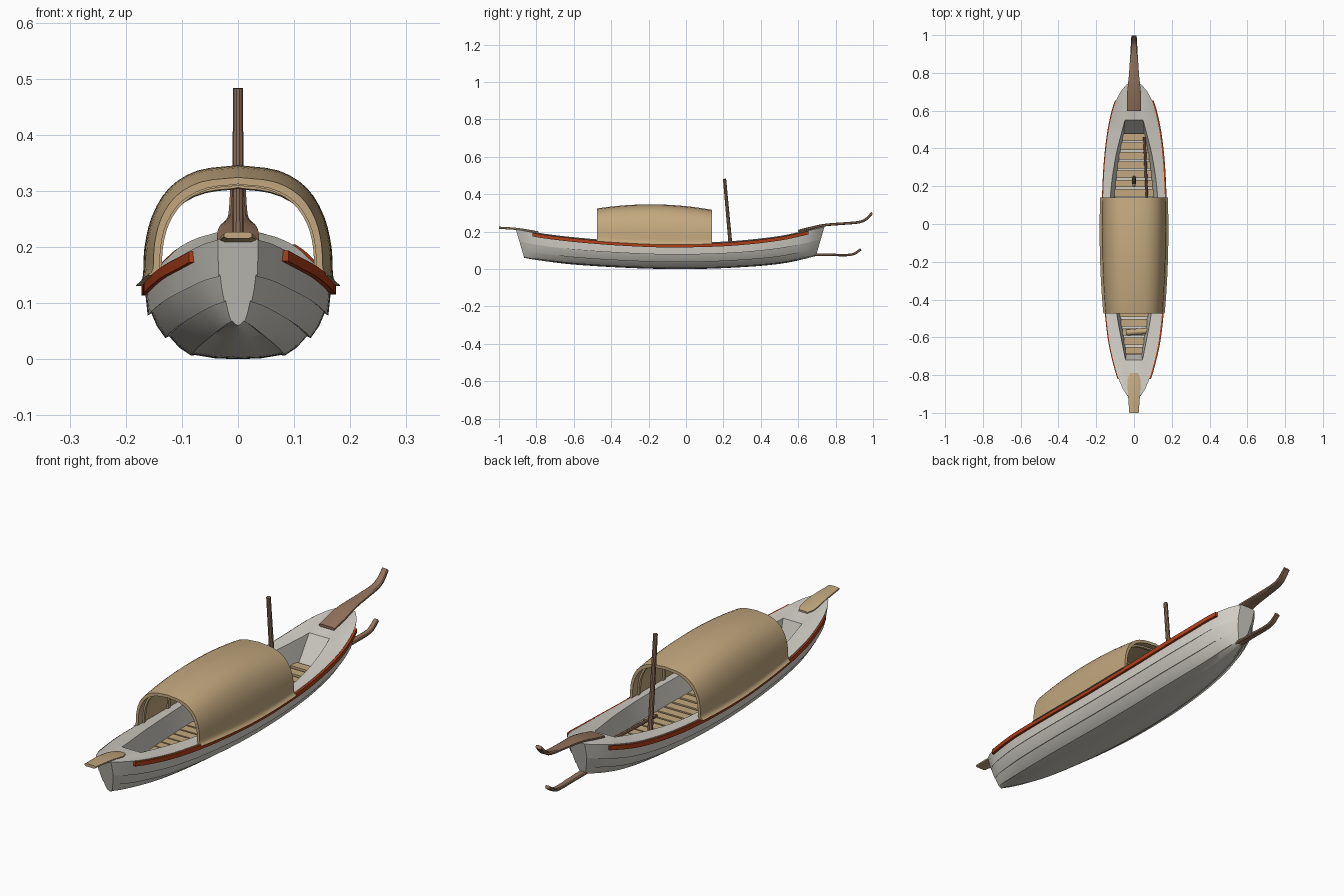
import bpy, bmesh, math
from mathutils import Vector

cube = bpy.data.objects.get("Cube")
if cube:
    bpy.data.objects.remove(cube, do_unlink=True)


def material(name, rgb):
    m = bpy.data.materials.new(name)
    m.use_nodes = True
    m.diffuse_color = (*rgb, 1)
    m.node_tree.nodes["Principled BSDF"].inputs["Base Color"].default_value = (*rgb, 1)
    return m


GREY = material("pale grey paint", (0.64, 0.62, 0.56))
TAN = material("woven tan", (0.54, 0.39, 0.21))
BROWN = material("brown wood", (0.30, 0.175, 0.11))
RED = material("rust red", (0.43, 0.05, 0.01))


def curve(table, t):
    """Smooth curve through (t, value) pairs, clamped at both ends."""
    if t <= table[0][0]:
        return table[0][1]
    if t >= table[-1][0]:
        return table[-1][1]
    n = len(table) - 1
    i = next(k for k in range(n) if t <= table[k + 1][0])

    def slope(k):
        a, b = table[max(k - 1, 0)], table[min(k + 1, n)]
        return (b[1] - a[1]) / (b[0] - a[0])

    (t0, v0), (t1, v1) = table[i], table[i + 1]
    d = t1 - t0
    u = (t - t0) / d
    return ((2*u**3 - 3*u*u + 1) * v0 + (u**3 - 2*u*u + u) * d * slope(i)
            + (3*u*u - 2*u**3) * v1 + (u**3 - u*u) * d * slope(i + 1))


def spread(a, b, n):
    return [a + (b - a) * i / n for i in range(n + 1)]


def finish(name, bm, mat):
    bmesh.ops.recalc_face_normals(bm, faces=bm.faces)
    mesh = bpy.data.meshes.new(name)
    bm.to_mesh(mesh)
    bm.free()
    mesh.materials.append(mat)
    ob = bpy.data.objects.new(name, mesh)
    bpy.context.collection.objects.link(ob)
    bpy.ops.object.select_all(action="DESELECT")
    ob.select_set(True)
    bpy.context.view_layer.objects.active = ob
    bpy.ops.object.shade_smooth_by_angle(angle=math.radians(32))
    return ob


def loft(name, rings, mat):
    """Skin closed rings of points and cap both ends."""
    bm = bmesh.new()
    rows = [[bm.verts.new(p) for p in ring] for ring in rings]
    for a, b in zip(rows, rows[1:]):
        for i in range(len(a)):
            j = (i + 1) % len(a)
            bm.faces.new((a[i], a[j], b[j], b[i]))
    bm.faces.new(rows[0])
    bm.faces.new(rows[-1])
    return finish(name, bm, mat)


def rod(name, start, end, r0, r1, sides, mat):
    a, b = Vector(start), Vector(end)
    turn = (b - a).to_track_quat("Z", "Y")
    ring = [Vector((math.cos(k * math.tau / sides), math.sin(k * math.tau / sides), 0))
            for k in range(sides)]
    return loft(name, [[p + turn @ (v * r) for v in ring] for p, r in ((a, r0), (b, r1))], mat)


# Lines of the boat along its length
BOW, STERN = -0.91, 0.74
BEAM = [(BOW, .036), (-.86, .066), (-.75, .102), (-.6, .134), (-.35, .157), (-.05, .166),
        (.25, .159), (.45, .141), (.6, .112), (.69, .078), (STERN, .038)]
SHEER = [(BOW, .213), (-.75, .184), (-.5, .157), (-.2, .139), (0, .137), (.25, .146),
         (.5, .173), (.65, .205), (STERN, .226)]
KEEL = [(BOW, .06), (-.8, .046), (-.6, .024), (-.3, .006), (-.05, 0), (.2, .005),
        (.5, .027), (STERN, .07)]
WELL = [(-.72, .045), (-.47, .092), (-.15, .125), (.14, .125), (.35, .098), (.55, .048)]

# Overlapping planks: fraction of beam, fraction of height
PLANKS = [(0, 0), (.25, .012), (.46, .055), (.50, .045), (.63, .15), (.74, .30), (.78, .275),
          (.87, .43), (.93, .60), (.97, .57), (.99, .8), (1, 1)]


def floor_z(y):
    return curve(KEEL, y) + .045


def hull_ring(y):
    w, top, low = curve(BEAM, y), curve(SHEER, y), curve(KEEL, y)
    s = abs(y - (BOW + STERN) / 2) / ((STERN - BOW) / 2)
    rake = math.copysign(.045 * s**6, y)
    half = [(w * f**(1 + .6 * s**3), y - rake * (1 - h), low + (top - low) * h)
            for f, h in PLANKS]
    wi = min(curve(WELL, y), .55 * w) if not -.72 < y < .55 else curve(WELL, y)
    depth = max(0, min(1, (y + .72) / .03, (.55 - y) / .07))
    crown = top + .004
    base = crown + (floor_z(y) - crown) * depth
    half += [(wi, y, crown), (wi * (1 - .2 * depth), y, base), (0, y, base)]
    return half + [(-x, yy, z) for x, yy, z in half[-2:0:-1]]


stations = sorted(set(spread(BOW, STERN, 44) + [-.72, -.69, .48, .55]))
loft("hull", [hull_ring(y) for y in stations], GREY)

# Rubbing strakes below the gunwale
for side, name, out, drop in ((1, "left", .004, .011), (-1, "right", .001, .013)):
    rings = []
    for y in spread(-.82, .655, 36):
        x, z = curve(BEAM, y) + out, curve(SHEER, y) - drop
        rings.append([(side * (x + dx), y, z + dz) for dx, dz in
                      ((-.012, -.01), (.005, -.01), (.005, .009), (-.012, .009))])
    loft(name + "_rubbing_strake", rings, RED)

# Floor slats across the well
bm = bmesh.new()
for y in spread(-.67, .46, 23):
    w = curve(WELL, y) * .83
    made = bmesh.ops.create_cube(bm, size=1)["verts"]
    bmesh.ops.scale(bm, vec=(2 * w, .039, .01), verts=made)
    bmesh.ops.translate(bm, vec=(0, y, floor_z(y) + .012), verts=made)
finish("floor_slats", bm, TAN)

# Arched canopy with hoops inside
ARCH_X = list(enumerate((.182, .170, .167, .154, .124, .073, 0)))
ARCH_T = list(enumerate((0, .07, .32, .58, .81, .955, 1)))


def arch(y, inset):
    k = curve(BEAM, y) / .166
    base = curve(SHEER, y) - .006
    rise = .346 - .27 * (y + .19)**2 - base - inset
    side = [(max(0, curve(ARCH_X, u) * k - inset * (1 - u / 6)**.15), y,
             base + rise * curve(ARCH_T, u)) for u in spread(0, 6, 18)]
    return side + [(-x, yy, z) for x, yy, z in side[-2::-1]]


def arch_band(name, y0, y1, outer, inner, steps, mat):
    loft_rings = [arch(y, outer) + arch(y, inner)[::-1] for y in spread(y0, y1, steps)]
    return loft(name, loft_rings, mat)


arch_band("canopy", -.475, .14, 0, .012, 16, TAN)
for i, y in enumerate((-.44, -.26, -.08, .09)):
    arch_band(f"canopy_hoop_{i + 1}", y, y + .014, .011, .019, 1, TAN)


# Shaped planks at bow and stern: length, height and half width along each
def plank(name, side_line, width_line, thick, mat):
    a, b = side_line[0][0], side_line[-1][0]
    rings = []
    for y in spread(a, b, 24):
        z, w = curve(side_line, y), curve(width_line, y)
        e = .01
        m = (curve(side_line, y + e) - curve(side_line, y - e)) / (2 * e)
        n = Vector((0, -m, 1)).normalized() * thick / 2
        c = Vector((0, y, z))
        rings.append([c + Vector((x * w, 0, 0)) + n * h for x, h in
                      ((-1, -.5), (-.75, -1), (.75, -1), (1, -.5),
                       (1, .5), (.75, 1), (-.75, 1), (-1, .5))])
    return loft(name, rings, mat)


plank("bow_plank", [(-1, .221), (-.9, .214), (-.79, .196)],
      [(-1, .025), (-.88, .033), (-.82, .033), (-.79, .02)], .012, TAN)
plank("stern_tail", [(.6, .203), (.66, .218), (.74, .235), (.85, .244), (.93, .252),
                     (.965, .268), (.995, .3)],
      [(.6, .036), (.68, .037), (.8, .026), (.995, .014)], .014, BROWN)
plank("lower_tail", [(.67, .077), (.78, .076), (.86, .075), (.9, .082), (.935, .106)],
      [(.67, .017), (.935, .011)], .013, BROWN)

# Mast and loose gear
rod("mast", (0, .245, .05), (0, .206, .483), .011, .009, 10, BROWN)
rod("rolled_mat", (-.042, -.575, .095), (.078, -.565, .095), .016, .016, 12, TAN)
rod("stowed_pole", (.07, .1, .075), (.055, .46, .1), .007, .007, 8, BROWN)
